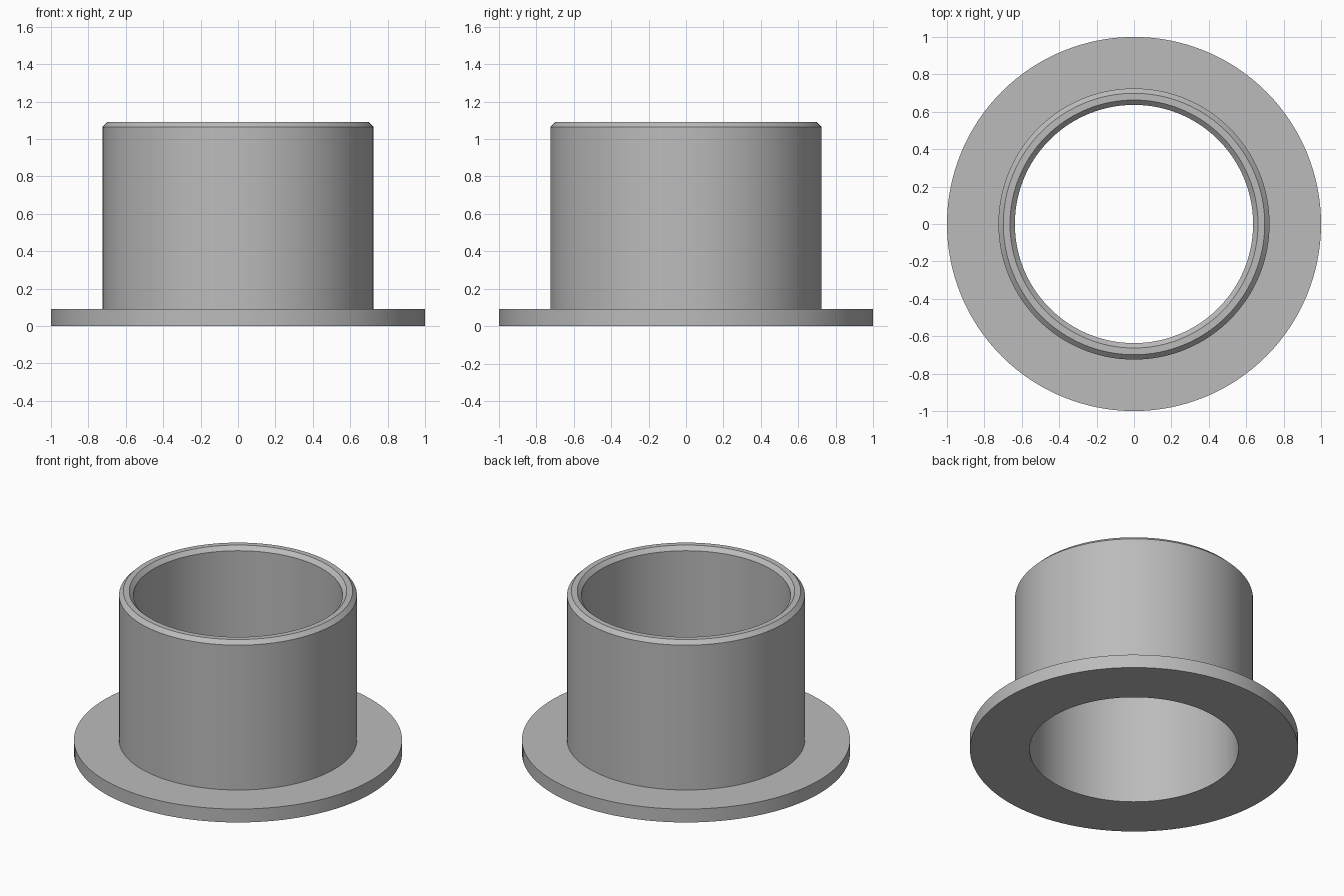
import bpy
import bmesh
from math import radians, tau
from mathutils import Matrix, Vector

cube = bpy.data.objects.get("Cube")
if cube:
    bpy.data.objects.remove(cube, do_unlink=True)

SEGMENTS = 128
BORE, TUBE, FLANGE = 0.637, 0.725, 1.0
HEIGHT, FLANGE_TOP, CHAMFER = 1.09, 0.09, 0.026

# Plain grey material
grey = bpy.data.materials.new("plain_grey")
grey.use_nodes = True
colour = (0.50, 0.50, 0.50, 1)
grey.diffuse_color = colour
grey.node_tree.nodes["Principled BSDF"].inputs["Base Color"].default_value = colour


def revolve(name, profile, material):
    """Turn a closed (radius, height) profile around the z axis."""
    bm = bmesh.new()
    rings = []
    for i in range(SEGMENTS):
        turn = Matrix.Rotation(tau * i / SEGMENTS, 3, "Z")
        rings.append([bm.verts.new(turn @ Vector((r, 0, z))) for r, z in profile])
    count = len(profile)
    for i, ring in enumerate(rings):
        following = rings[(i + 1) % SEGMENTS]
        for j in range(count):
            k = (j + 1) % count
            bm.faces.new((ring[j], following[j], following[k], ring[k]))
    bmesh.ops.recalc_face_normals(bm, faces=bm.faces)
    mesh = bpy.data.meshes.new(name)
    bm.to_mesh(mesh)
    bm.free()
    mesh.materials.append(material)
    obj = bpy.data.objects.new(name, mesh)
    bpy.context.collection.objects.link(obj)
    bpy.ops.object.select_all(action="DESELECT")
    obj.select_set(True)
    bpy.context.view_layer.objects.active = obj
    bpy.ops.object.shade_smooth_by_angle(angle=radians(30))
    return obj


# Flanged sleeve with a chamfered rim inside and out
revolve("flanged_bushing", [
    (BORE, 0),
    (FLANGE, 0),
    (FLANGE, FLANGE_TOP),
    (TUBE, FLANGE_TOP),
    (TUBE, HEIGHT - CHAMFER),
    (TUBE - CHAMFER, HEIGHT),
    (BORE + CHAMFER, HEIGHT),
    (BORE, HEIGHT - CHAMFER),
], grey)
